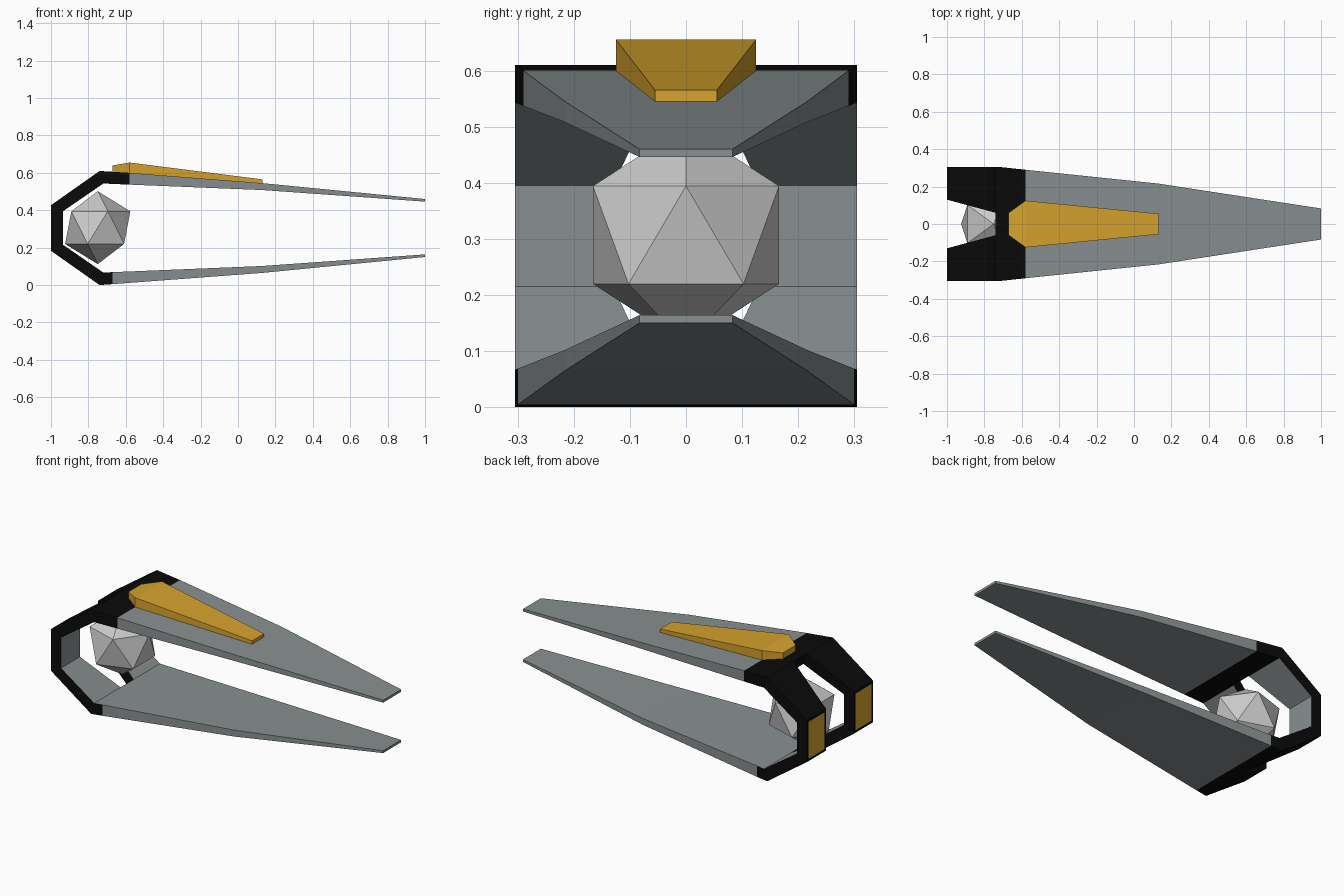
import bpy, bmesh

cube = bpy.data.objects.get("Cube")
if cube:
    bpy.data.objects.remove(cube, do_unlink=True)


def material(name, rgb):
    m = bpy.data.materials.new(name)
    m.use_nodes = True
    m.diffuse_color = (*rgb, 1)
    m.node_tree.nodes["Principled BSDF"].inputs["Base Color"].default_value = (*rgb, 1)
    return m


BLACK = material("black shell", (0.003, 0.003, 0.003))
GREY = material("slate grey", (0.25, 0.28, 0.285))
GOLD = material("gold", (0.68, 0.37, 0.026))
PALE = material("pale grey", (0.6, 0.6, 0.6))
HEIGHT = 0.61  # the frame mirrors about half this height


def finish(name, bm, mats):
    bmesh.ops.recalc_face_normals(bm, faces=bm.faces)
    mesh = bpy.data.meshes.new(name)
    bm.to_mesh(mesh)
    bm.free()
    for m in mats:
        mesh.materials.append(m)
    ob = bpy.data.objects.new(name, mesh)
    bpy.context.collection.objects.link(ob)
    return ob


def loft(name, stations, mats, inner_mat=0, panel=None):
    """Join box sections (outer x, outer z, inner x, inner z, y from, y to)."""
    bm = bmesh.new()
    rings = []
    for xo, zo, xi, zi, ya, yb in stations:
        points = ((xo, ya, zo), (xo, yb, zo), (xi, yb, zi), (xi, ya, zi))
        rings.append([bm.verts.new(p) for p in points])
    outer = []
    for a, b in zip(rings, rings[1:]):
        for i in range(4):
            j = (i + 1) % 4
            f = bm.faces.new((a[i], a[j], b[j], b[i]))
            if i == 0:
                outer.append(f)
            if i == 2:
                f.material_index = inner_mat
    bm.faces.new(rings[0])
    bm.faces.new(rings[-1])
    bmesh.ops.recalc_face_normals(bm, faces=bm.faces)
    if panel is not None:
        face = outer[panel]
        bmesh.ops.inset_individual(bm, faces=[face], thickness=0.02)
        face.material_index = 2
    return finish(name, bm, mats)


def flip(s):
    return (s[0], HEIGHT - s[1], s[2], HEIGHT - s[3], s[4], s[5])


def slab(x, zo, zi, half, xi=None):
    return (x, zo, x if xi is None else xi, zi, -half, half)


# Bent struts with gold back panels, one each side of the open slot
for side, label in ((1, "left"), (-1, "right")):
    corner = (-0.74, 0.61, -0.72, 0.543, side * 0.06, side * 0.305)
    back = (-1.0, 0.427, -0.935, 0.395, side * 0.13, side * 0.305)
    loft("strut_" + label, [corner, back, flip(back), flip(corner)],
         [BLACK, GREY, GOLD], inner_mat=1, panel=1)

# Black roots and long tapering prongs
corner = slab(-0.74, 0.61, 0.543, 0.305, -0.72)
upper_root = slab(-0.58, 0.60, 0.537, 0.29)
lower_root = slab(-0.67, 0.605, 0.541, 0.299)
middle = slab(0.13, 0.545, 0.508, 0.216)
tip = slab(1.0, 0.46, 0.446, 0.083)
loft("upper_root", [corner, upper_root], [BLACK, GREY])
loft("lower_root", [flip(corner), flip(lower_root)], [BLACK, GREY], inner_mat=1)
loft("upper_prong", [upper_root, middle, tip], [GREY])
loft("lower_prong", [flip(s) for s in (lower_root, middle, tip)], [GREY])

# Gold ridge on top
loft("top_ridge", [slab(-0.67, 0.64, 0.60, 0.06), slab(-0.58, 0.655, 0.598, 0.125),
                   slab(0.13, 0.565, 0.543, 0.055)], [GOLD])

# Faceted core held between the struts
bm = bmesh.new()
bmesh.ops.create_icosphere(bm, subdivisions=1, radius=0.195)
core = finish("core", bm, [PALE])
core.location = (-0.75, 0, 0.307)
